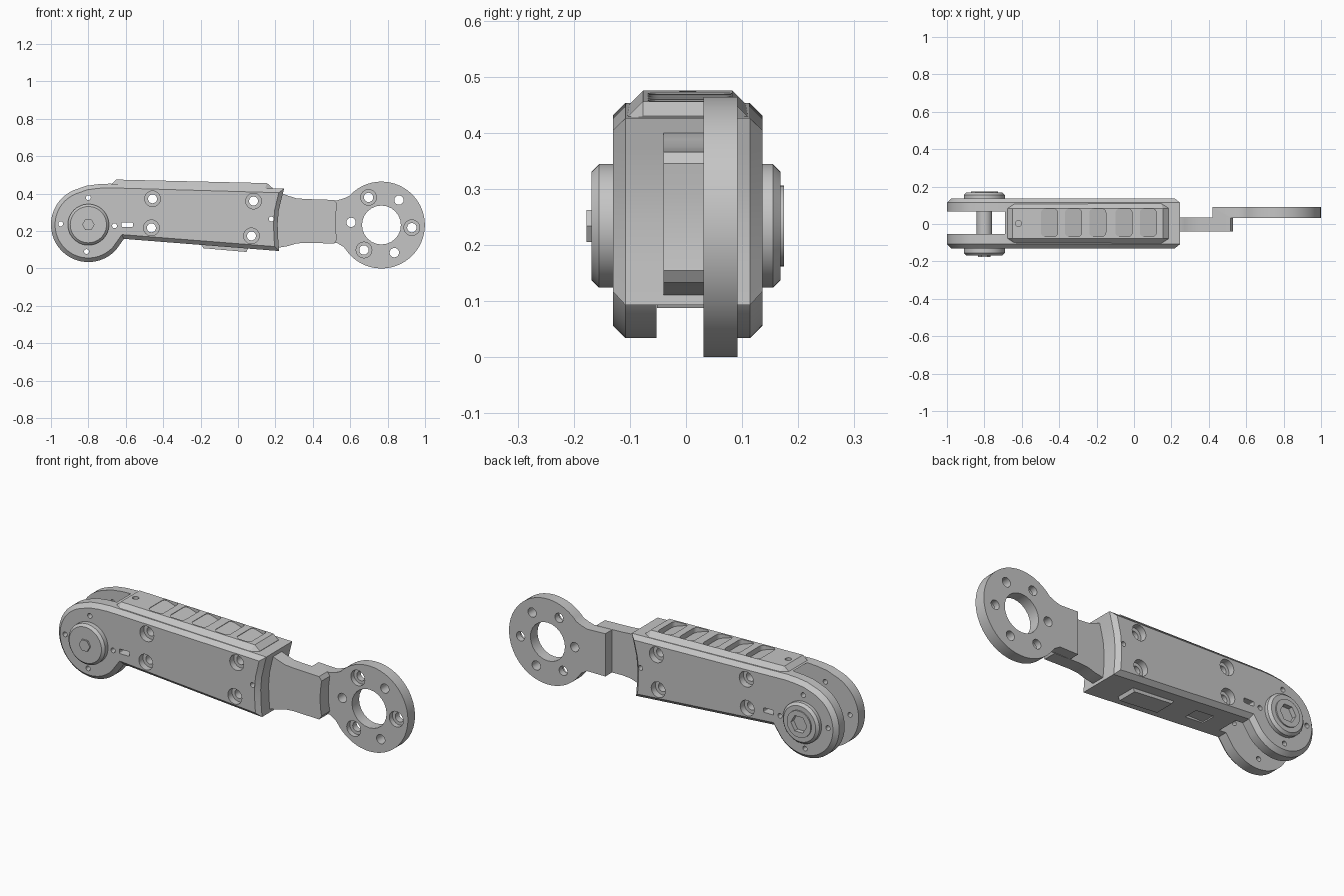
import bpy, bmesh
from math import sin, cos, radians
from mathutils import Vector

if "Cube" in bpy.data.objects:
    bpy.data.objects.remove(bpy.data.objects["Cube"], do_unlink=True)

GREY = (0.56, 0.56, 0.56, 1)
grey = bpy.data.materials.new("machined_grey")
grey.use_nodes = True
grey.diffuse_color = GREY
grey.node_tree.nodes["Principled BSDF"].inputs["Base Color"].default_value = GREY

CY = 0.003                # mid plane of the body
HUB = (-0.8, 0.234)       # pivot centre in x, z
EYE = (0.767, 0.232)      # ring centre in x, z


def arc(c, r, a0=0, a1=360, n=48):
    full = abs(a1 - a0) == 360
    angles = [radians(a0 + (a1 - a0) * i / (n if full else n - 1)) for i in range(n)]
    return [(c[0] + r * cos(a), c[1] + r * sin(a)) for a in angles]


def rounded(cx, cy, w, h, r):
    pts = []
    for sx, sy, a in ((1, 1, 0), (-1, 1, 90), (-1, -1, 180), (1, -1, 270)):
        pts += arc((cx + sx * (w / 2 - r), cy + sy * (h / 2 - r)), r, a, a + 90, 6)
    return pts


def inset(pts, d):
    """Shrink a counter-clockwise profile by d with mitred corners."""
    result = []
    for i, p in enumerate(pts):
        p, a, b = Vector(p), Vector(pts[i - 1]), Vector(pts[(i + 1) % len(pts)])
        e, f = (p - a).normalized(), (b - p).normalized()
        m, n = Vector((-e.y, e.x)), Vector((-f.y, f.x))
        result.append(tuple(p + d * (m + n) / (1 + m.dot(n))))
    return result


def prism(name, pts, lo, hi, chamfer=0, axis='Y'):
    """Extrude a counter-clockwise profile along an axis, with optional chamfered rims."""
    layers = [(lo, pts), (hi, pts)]
    if chamfer:
        small = inset(pts, chamfer)
        layers = [(lo, small), (lo + chamfer, pts), (hi - chamfer, pts), (hi, small)]
    bm = bmesh.new()
    rings = [[bm.verts.new((p[0], d, p[1]) if axis == 'Y' else (p[0], p[1], d)) for p in loop]
             for d, loop in layers]
    bm.faces.new(rings[0])
    bm.faces.new(rings[-1])
    for a, b in zip(rings, rings[1:]):
        for i in range(len(pts)):
            j = (i + 1) % len(pts)
            bm.faces.new((a[i], a[j], b[j], b[i]))
    bmesh.ops.recalc_face_normals(bm, faces=bm.faces)
    mesh = bpy.data.meshes.new(name)
    bm.to_mesh(mesh)
    bm.free()
    mesh.materials.append(grey)
    ob = bpy.data.objects.new(name, mesh)
    bpy.context.collection.objects.link(ob)
    return ob


def combine(target, tool, op='DIFFERENCE'):
    mod = target.modifiers.new("combine", 'BOOLEAN')
    mod.object, mod.operation, mod.solver = tool, op, 'EXACT'
    bpy.context.view_layer.objects.active = target
    bpy.ops.object.modifier_apply(modifier=mod.name)
    bpy.data.objects.remove(tool, do_unlink=True)


def drill(target, x, z, r, lo=-0.3, hi=0.3):
    combine(target, prism("drill", arc((x, z), r, n=24), lo, hi))


# Main housing with round clevis end and hollowed far end
outline = arc(HUB, 0.2, 112, 318) + [
    (-0.61, 0.158), (0.22, 0.093), (0.214, 0.17), (0.212, 0.24), (0.218, 0.31),
    (0.232, 0.37), (0.246, 0.426), (-0.69, 0.453), (-0.75, 0.45), (-0.81, 0.442)]
housing = prism("housing", outline, CY - 0.133, CY + 0.133, 0.022)
ridge = prism("ridge", [(-0.69, 0.36), (0.185, 0.36), (0.185, 0.43), (0.155, 0.456),
                        (-0.65, 0.475), (-0.69, 0.44)], CY - 0.11, CY + 0.11, 0.03)
combine(housing, ridge, 'UNION')
cover = prism("bottom_cover", [(-0.21, 0.15), (-0.185, 0.108), (0.045, 0.088), (0.065, 0.13)],
              CY - 0.055, CY + 0.055)
combine(housing, cover, 'UNION')

# Clevis slot
combine(housing, prism("slot", arc(HUB, 0.245, n=64), -0.053, 0.066))

# Top pockets with sloping floors
for x in (-0.453, -0.325, -0.195, -0.055, 0.075):
    pocket = prism("pocket", rounded(x, CY + 0.004, 0.088, 0.15, 0.022), 0.44, 0.52, axis='Z')
    for v in pocket.data.vertices:
        if v.co.z < 0.5:
            v.co.z = 0.456 - 0.024 * (v.co.x + 0.5) - 0.3 * (v.co.x - x)
    combine(housing, pocket)
combine(housing, prism("top_hole", arc((-0.617, CY), 0.016, n=20), 0.43, 0.52, axis='Z'))
combine(housing, prism("bottom_recess", rounded(-0.4, CY, 0.11, 0.08, 0.005), 0.05, 0.152, axis='Z'))

# Counterbored screw holes, then plain holes and the side slot
for x, z in ((-0.457, 0.372), (0.083, 0.36), (-0.463, 0.217), (0.072, 0.174)):
    drill(housing, x, z, 0.024)
    drill(housing, x, z, 0.042, -0.3, -0.095)
    drill(housing, x, z, 0.042, 0.1, 0.3)
for x, z in ((-0.8, 0.378), (-0.948, 0.238), (-0.81, 0.09), (-0.66, 0.228), (0.178, 0.264)):
    drill(housing, x, z, 0.013)
combine(housing, prism("side_slot", rounded(-0.592, 0.234, 0.06, 0.025, 0.005), -0.3, 0.3))

# Pivot pin, hubs and their fasteners
parts = [housing]
parts.append(prism("pivot_pin", arc(HUB, 0.042), -0.1, 0.1))
parts.append(prism("front_hub", arc(HUB, 0.11), -0.168, -0.1, 0.013))
parts.append(prism("front_bolt", arc(HUB, 0.033, n=6), -0.177, -0.15))
back_hub = prism("back_hub", arc(HUB, 0.11), 0.1, 0.168, 0.013)
washer = prism("back_washer", arc(HUB, 0.072), 0.14, 0.175)
combine(back_hub, washer, 'UNION')
combine(back_hub, prism("hex_socket", arc(HUB, 0.048, n=6), 0.15, 0.2))
parts.append(back_hub)

# Arm tongue, flared where it leaves the housing
tongue = prism("arm_tongue", [
    (0.18, 0.4), (0.24, 0.4), (0.27, 0.388), (0.31, 0.375), (0.36, 0.371), (0.515, 0.366),
    (0.53, 0.345), (0.523, 0.29), (0.521, 0.25), (0.523, 0.2), (0.53, 0.155),
    (0.515, 0.133), (0.36, 0.137), (0.31, 0.133), (0.27, 0.12), (0.2, 0.108)], -0.04, 0.034)

# Eye plate with its bore and alternating counterbored holes
eye = prism("eye_plate", arc(EYE, 0.232, -138, 138, 56) + [
    (0.565, 0.374), (0.53, 0.364), (0.42, 0.368), (0.42, 0.136), (0.53, 0.136), (0.565, 0.115)],
    0.031, 0.092)
combine(eye, tongue, 'UNION')
drill(eye, *EYE, 0.104)
for i, (x, z) in enumerate(arc(EYE, 0.163, -5, 355, 6)):
    drill(eye, x, z, 0.025)
    if i % 2 == 0:
        drill(eye, x, z, 0.042, -0.1, 0.058)
eye.name = "arm_and_eye"
parts.append(eye)

# Smooth curved walls, keep machined edges sharp
for ob in parts:
    bpy.ops.object.select_all(action='DESELECT')
    ob.select_set(True)
    bpy.context.view_layer.objects.active = ob
    bpy.ops.object.shade_smooth_by_angle(angle=radians(25))
